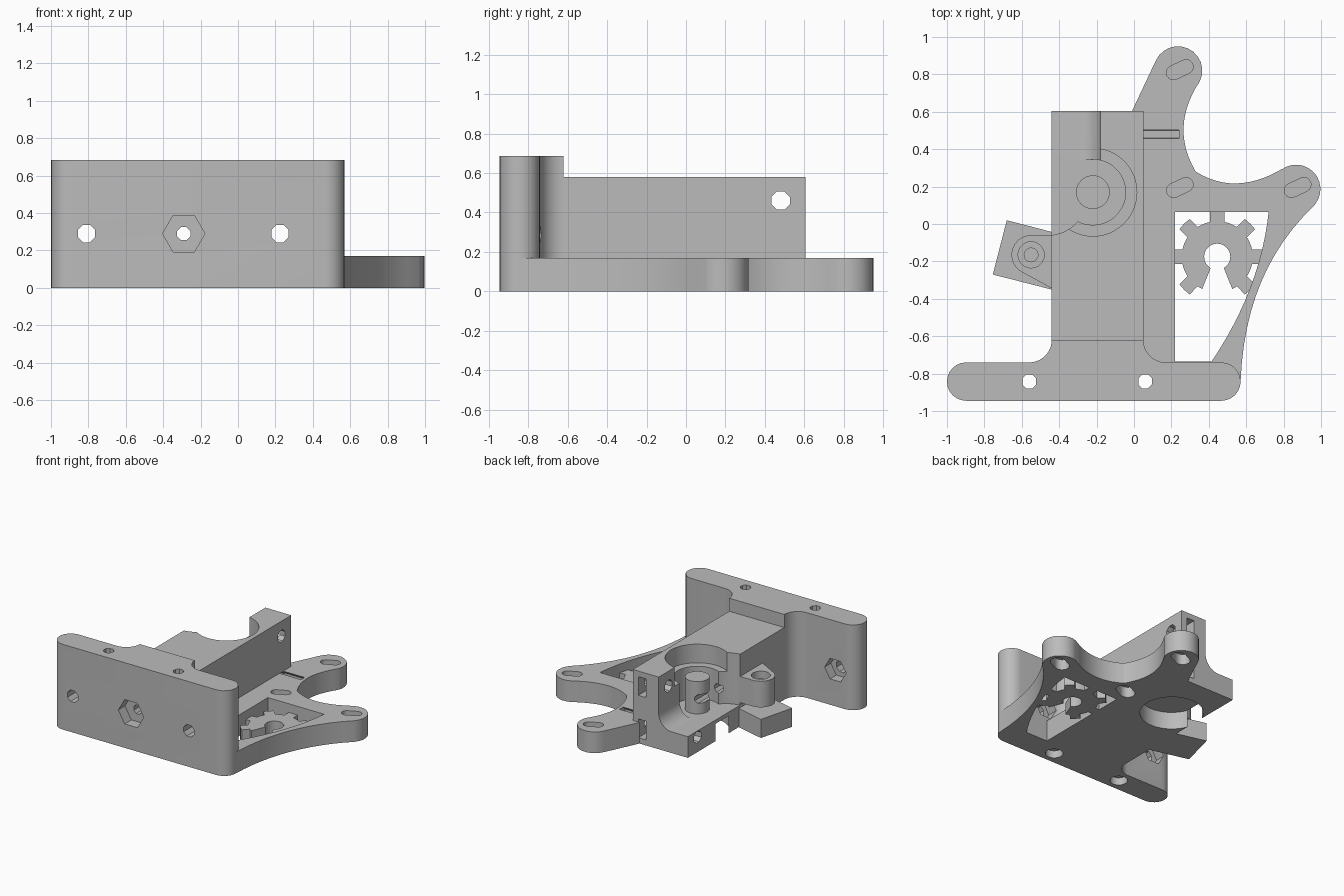
import bpy, bmesh
from math import sin, cos, radians
from mathutils import Matrix, Vector

if "Cube" in bpy.data.objects:
    bpy.data.objects.remove(bpy.data.objects["Cube"])

grey = bpy.data.materials.new("plastic_grey")
grey.use_nodes = True
grey.diffuse_color = (0.5, 0.5, 0.5, 1)
grey.node_tree.nodes["Principled BSDF"].inputs["Base Color"].default_value = (0.5, 0.5, 0.5, 1)


def arc(cx, cy, r, a0, a1, n=12):
    angles = [radians(a0 + (a1 - a0) * i / n) for i in range(n + 1)]
    return [(cx + r * cos(a), cy + r * sin(a)) for a in angles]


def bend(p0, mid, p2, n=12):
    """Curve from p0 to p2 that passes through mid."""
    p0, mid, p2 = Vector(p0), Vector(mid), Vector(p2)
    ctrl = 2 * mid - (p0 + p2) / 2
    pts = []
    for i in range(n + 1):
        t = i / n
        pts.append(tuple((1 - t) ** 2 * p0 + 2 * t * (1 - t) * ctrl + t * t * p2))
    return pts


def circle(cx, cy, r, n=40, turn=0.0):
    return arc(cx, cy, r, turn, turn + 360 - 360 / n, n - 1)


def rect(x0, x1, y0, y1):
    return [(x0, y0), (x1, y0), (x1, y1), (x0, y1)]


def prism(name, outline, lo, hi, axis="z"):
    """Extrude a closed outline; axis x uses (y, z) points, axis y uses (x, z) points."""
    place = {"x": lambda u, v, w: (w, u, v),
             "y": lambda u, v, w: (u, w, v),
             "z": lambda u, v, w: (u, v, w)}[axis]
    bm = bmesh.new()
    face = bm.faces.new([bm.verts.new(place(u, v, lo)) for u, v in outline])
    top = bmesh.ops.extrude_face_region(bm, geom=[face])
    verts = [g for g in top["geom"] if isinstance(g, bmesh.types.BMVert)]
    bmesh.ops.translate(bm, verts=verts, vec=place(0, 0, hi - lo))
    bmesh.ops.recalc_face_normals(bm, faces=bm.faces)
    mesh = bpy.data.meshes.new(name)
    bm.to_mesh(mesh)
    bm.free()
    mesh.materials.append(grey)
    ob = bpy.data.objects.new(name, mesh)
    bpy.context.collection.objects.link(ob)
    return ob


def activate(ob):
    bpy.ops.object.select_all(action="DESELECT")
    ob.select_set(True)
    bpy.context.view_layer.objects.active = ob


def cut(ob, outline, lo, hi, axis="z"):
    cutter = prism("cutter", outline, lo, hi, axis)
    cutter.hide_render = True
    activate(ob)
    mod = ob.modifiers.new("cut", "BOOLEAN")
    mod.operation, mod.solver, mod.object = "DIFFERENCE", "EXACT", cutter
    bpy.ops.object.modifier_apply(modifier=mod.name)
    bpy.data.objects.remove(cutter)


def octagon(cx, cy, r):
    return circle(cx, cy, r, 8, 22.5)


PLATE, BLOCK, WALL = 0.17, 0.58, 0.685
FRONT, BACK = -0.945, 0.605
AX, AY = -0.22, 0.17          # drive shaft axis
FX, FZ = -0.29, 0.29          # filament path

# Front mounting wall with fillets into the block
wall = prism("front_wall",
             arc(-0.8975, -0.8425, 0.1025, 90, 270)
             + arc(0.4675, -0.8425, 0.1025, -90, 90)
             + arc(0.17, -0.62, 0.12, 270, 180)
             + arc(-0.56, -0.62, 0.12, 0, -90), 0, WALL)
for x in (-0.56, 0.06):
    cut(wall, octagon(x, -0.842, 0.04), -0.1, 0.8)
    cut(wall, circle(x, -0.842, 0.065, 24), -0.1, 0.06)
for x in (-0.81, 0.225):
    cut(wall, octagon(x, FZ, 0.05), -1, -0.5, "y")
    cut(wall, circle(x, FZ, 0.095, 6), -0.82, -0.65, "y")
cut(wall, circle(FX, FZ, 0.113, 6), -1, -0.86, "y")
cut(wall, octagon(FX, FZ, 0.038), -1, -0.5, "y")

# Main block with idler opening and bearing seats
block = prism("main_block", rect(-0.44, 0.05, -0.62, BACK), 0, BLOCK)
opening = [(-0.6, 0.17)] + arc(-0.3, 0.29, 0.12, -90, 0) + [(-0.18, 0.8), (-0.6, 0.8)]
cut(block, opening, AY, 0.8, "y")
cut(block, circle(-0.46, 0.15, 0.21), PLATE, 0.8)
cut(block, circle(AX, AY, 0.235, 48), 0.43, 0.8)
cut(block, circle(AX, AY, 0.175, 48), PLATE, 0.5)
cut(block, circle(AX, AY, 0.235, 48), -0.1, 0.14)
cut(block, octagon(FX, FZ, 0.038), -1, 0.8, "y")

# Tension bolt holes and the nut slots behind them
for z in (0.46, 0.12):
    cut(block, octagon(0.48, z, 0.05), -0.6, 0.2, "x")
    cut(block, rect(-0.07, 0.0, z - 0.075, z + 0.075), 0.44, 0.8, "y")

# Centre post in the drive cavity
post = prism("centre_post", circle(AX, AY, 0.09, 32), 0.14, 0.43)
cut(post, octagon(FX, FZ, 0.038), -1, 1, "y")

# Motor plate with two lobes
plate = prism("motor_plate",
              [(0.03, -0.75), (0.5, -0.8)]
              + bend((0.57, -0.84), (0.68, -0.31), (0.965, 0.1))
              + arc(0.867, 0.187, 0.13, -36, 125)
              + bend((0.79, 0.293), (0.55, 0.217), (0.33, 0.28))
              + bend((0.33, 0.28), (0.265, 0.52), (0.353, 0.765))[1:-1]
              + arc(0.235, 0.82, 0.13, -25, 157)
              + [(-0.01, BACK), (0.03, 0.6)], 0, PLATE)
cut(plate, [(0.22, -0.735), (0.22, 0.065)]
    + bend((0.72, 0.065), (0.622, -0.34), (0.415, -0.735)), -0.1, 0.3)
cut(plate, octagon(0.48, 0.125, 0.052), -0.1, 0.24, "x")

# Slotted motor screw holes, bridged by a thin web
for x, y in ((0.245, 0.825), (0.245, 0.195), (0.875, 0.195)):
    for size, lo, hi in ((0.038, 0.1, 0.3), (0.055, -0.1, 0.085)):
        slot = arc(0.037, 0, size, -90, 90, 8) + arc(-0.037, 0, size, 90, 270, 8)
        turn = Matrix.Rotation(radians(25), 2)
        slot = [tuple(turn @ Vector(p) + Vector((x, y))) for p in slot]
        cut(plate, slot, lo, hi)

# Open toothed ring inside the plate window
GX, GY = 0.445, -0.175
ring = arc(GX, GY, 0.19, -65, -56, 2)
for k in range(7):
    mid = -45 + 45 * k
    ring += arc(GX, GY, 0.25, mid - 9, mid + 9, 2)
    if k < 6:
        ring += arc(GX, GY, 0.19, mid + 12, mid + 33, 3)
ring += arc(GX, GY, 0.19, 236, 245, 2)
ring += arc(GX, GY, 0.07, 240, -60, 24)
prism("toothed_ring", ring, 0, 0.1)

# Idler hinge: tilted foot and rounded boss
foot = prism("hinge_foot", [(-0.68, 0.02), (-0.755, -0.27), (-0.43, -0.353), (-0.43, -0.045)],
             0, 0.15)
boss = prism("hinge_boss", [(-0.43, -0.06)] + arc(-0.55, -0.165, 0.105, 90, 235)
             + [(-0.43, -0.35)], 0.19, 0.4)
cut(boss, circle(-0.55, -0.165, 0.07, 24), 0.34, 0.5)
cut(boss, circle(-0.55, -0.165, 0.037, 16), 0.1, 0.5)

# Smooth curved sides, keep edges crisp
for ob in (wall, block, post, plate, boss):
    activate(ob)
    bpy.ops.object.shade_smooth_by_angle(angle=radians(30))
